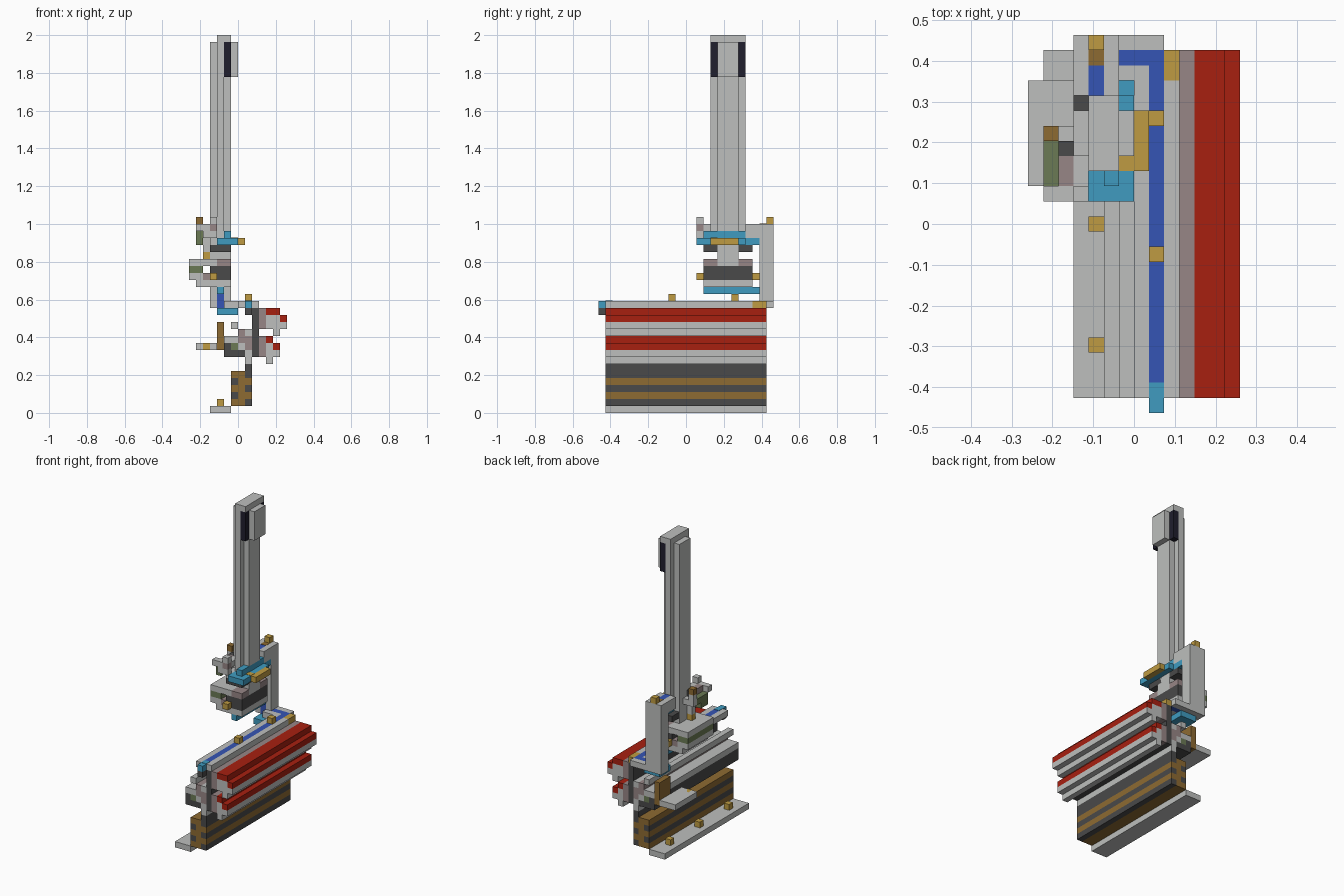
import bpy, bmesh
from mathutils import Matrix, Vector

cube = bpy.data.objects.get("Cube")
if cube:
    bpy.data.objects.remove(cube, do_unlink=True)

CELL = 1 / 27                       # edge of one block
ORIGIN = Vector((-7, -12.5, 0))     # grid corner, in blocks

PALETTE = {
    "L": ("light_grey", (.51, .52, .51)),
    "D": ("dark_grey", (.068, .068, .068)),
    "K": ("near_black", (.014, .013, .027)),
    "R": ("red", (.39, .014, .005)),
    "U": ("blue", (.036, .09, .46)),
    "C": ("cyan", (.05, .33, .53)),
    "G": ("gold", (.52, .33, .055)),
    "B": ("brown", (.27, .145, .032)),
    "P": ("dusty_pink", (.31, .24, .24)),
    "E": ("moss_green", (.147, .195, .09)),
}
MATS = {}
for key, (label, rgb) in PALETTE.items():
    m = bpy.data.materials.new(label)
    m.use_nodes = True
    m.diffuse_color = (*rgb, 1)
    m.node_tree.nodes["Principled BSDF"].inputs["Base Color"].default_value = (*rgb, 1)
    MATS[key] = m


def build(name, blocks):
    """One object from (colour, x span, y span, z span); spans are inclusive."""
    mesh = bpy.data.meshes.new(name)
    bm = bmesh.new()
    keys = sorted({b[0] for b in blocks})
    for colour, *spans in blocks:
        lo = Vector([s[0] for s in spans])
        hi = Vector([s[1] + 1 for s in spans])
        place = Matrix.Translation(((lo + hi) / 2 + ORIGIN) * CELL)
        size = Matrix.Diagonal((*((hi - lo) * CELL), 1))
        made = bmesh.ops.create_cube(bm, size=1, matrix=place @ size)
        for f in {f for v in made["verts"] for f in v.link_faces}:
            f.material_index = keys.index(colour)
    bm.to_mesh(mesh)
    bm.free()
    for k in keys:
        mesh.materials.append(MATS[k])
    obj = bpy.data.objects.new(name, mesh)
    bpy.context.collection.objects.link(obj)


def box(name, colour, xs, ys, zs):
    build(name, [(colour, xs, ys, zs)])


def dot(name, colour, x, y, z):
    box(name, colour, (x, x), (y, y), (z, z))


def section(name, left, top, ys, rows):
    """Extrude a cross-section drawn in rows, top row first, along y."""
    blocks = []
    for r, row in enumerate(rows):
        c = 0
        while c < len(row):
            end = c
            while end + 1 < len(row) and row[end + 1] == row[c]:
                end += 1
            if row[c] != ".":
                blocks.append((row[c], (left + c, left + end), ys, (top - r, top - r)))
            c = end + 1
    build(name, blocks)


LONG = (1, 23)

# Foot plate with studs, and the banded block beside it
box("foot_plate", "L", (3, 5), LONG, (0, 0))
for y in (4, 12, 20):
    dot("foot_stud", "G", 4, y, 1)
section("banded_block", 6, 5, LONG, ["BBD", "DBB", "BBD", "DBB", "BBD"])

# Long beam with red ribs
section("ribbed_beam", 5, 14, LONG, [
    "....DPRR.",
    "....DPLLR",
    ".L..DPLLL",
    "..PLD..L.",
    "LLPPDPR..",
    "DELPDPLR.",
    "DDDLDPLL.",
    "...L..L..",
    "...D.....",
])

# Top channel with its blue line turning along the back
section("top_channel", 7, 15, (1, 21), ["LUL"])
section("channel_back_rail", 3, 15, (24, 24), ["LLLLLL"])
section("channel_back_line", 3, 15, (23, 23), ["LUUUUUG"])
section("channel_inner_rail", 5, 15, (22, 22), ["LLLUG"])
box("channel_nozzle", "C", (8, 8), (0, 0), (15, 15))
box("channel_nozzle_cap", "C", (8, 8), (1, 1), (15, 15.05))
dot("nozzle_base", "D", 8, 0, 14)
for y in (10, 19):
    dot("channel_stud", "G", 8, y, 16)
box("channel_bracket", "C", (4, 6), (21, 23), (14, 14))

# Side shelf at the back
section("side_shelf", 1, 9, (18, 23), ["LLL"])
box("shelf_clip", "G", (2, 2), (17.9, 18), (9, 9))
box("shelf_bracket", "B", (4, 4), (21, 23), (9, 12))

# Rear post and arm carrying the blue line
box("rear_post", "L", (3, 5), (24, 24), (16, 26))
section("post_front", 3, 24, (23, 23), ["LUL"] * 9)
section("post_arm", 3, 26, (21, 23), ["LUL", "LLL"])
dot("arm_joint", "B", 4, 23, 27 - .95)
dot("post_stud", "G", 4, 24, 27)

# Lower head with hollow side grip
box("head_underside", "C", (4, 4), (15, 22), (17, 17))
section("lower_head", 0, 21, (15, 21), [
    "LLLL..",
    "EE.DDD",
    "LLPDDD",
    ".LLLLL",
])
for y in (14, 22):
    dot("head_stud", "G", 3, y, 19)
for ys in ((15, 16), (20, 21)):
    box("head_pad", "P", (4, 5), ys, (21, 21))
box("neck", "L", (3, 5), (17, 19), (21, 25))
section("dark_collar", 3, 23, (15, 21), ["DDD"])

# Cyan collar with gold grip
box("collar", "C", (4, 6), (14, 20), (24, 24))
box("collar_tail", "C", (4, 5), (21, 22), (24, 24))
box("collar_ridge", "C", (5, 5), (15, 20), (25, 25))
box("collar_grip", "G", (7, 7), (16, 19), (24, 24))
box("grip_corner", "G", (6, 6), (16, 16), (24, 24.05))

# Small fittings on the left of the collar
section("fitting_front", 1, 26, (14, 14), ["LLP", ".LL"])
dot("fitting_tip", "L", 3, 14, 27)
section("fitting_middle", 1, 26, (15, 16), [".PL", "EL.", "E.L"])
section("fitting_rear", 1, 26, (17, 17), [".DL", "EL.", ".LD", ".L.", ".G."])
box("fitting_post", "L", (1, 1), (18, 18), (25, 26))
box("fitting_link", "L", (2, 3), (18, 18), (25, 25))
dot("fitting_knob", "B", 1, 18, 27)

# Tall mast: narrow front and back ribs on a wide web
box("mast_web", "L", (4, 4), (16, 20), (25, 52))
box("mast_left_rib", "L", (3, 3), (17, 19), (25, 52))
box("mast_right_rib", "L", (5, 5), (17, 19), (26, 52))
box("mast_cap", "L", (4, 5), (16, 20), (53, 53))
box("mast_plate", "L", (6, 6), (17, 19), (48, 52))
for y in (16, 20):
    box("mast_slot", "K", (5, 5), (y, y), (48, 52))
